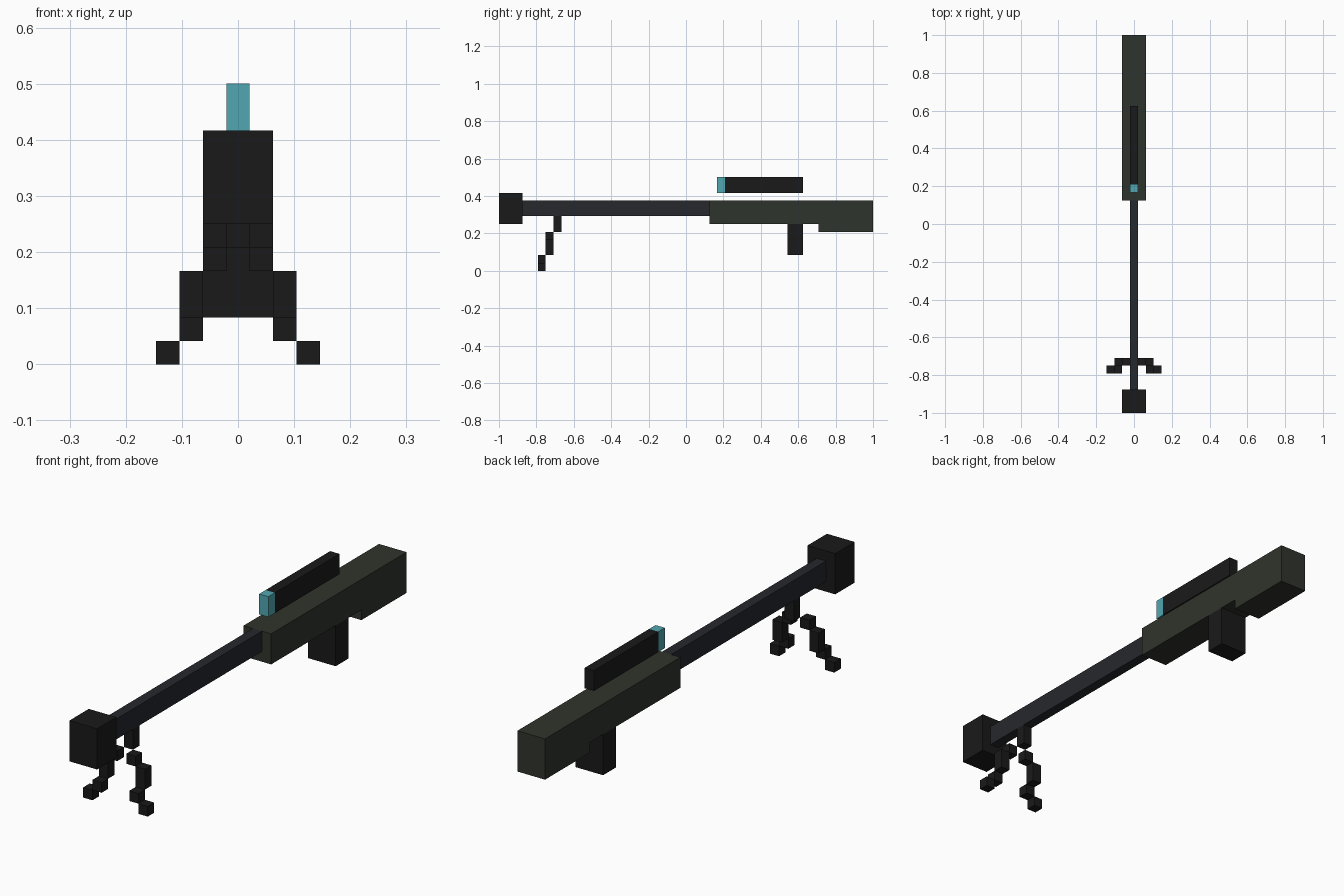
import bpy, bmesh

if "Cube" in bpy.data.objects:
    bpy.data.objects.remove(bpy.data.objects["Cube"])

U = 1 / 24  # one voxel; the model is 48 voxels long


def material(name, rgb):
    m = bpy.data.materials.new(name)
    m.diffuse_color = (*rgb, 1)
    m.use_nodes = True
    m.node_tree.nodes["Principled BSDF"].inputs["Base Color"].default_value = m.diffuse_color
    return m


BLACK = material("black", (0.010, 0.010, 0.010))
STEEL = material("blued_steel", (0.019, 0.021, 0.026))
GREEN = material("olive_stock", (0.028, 0.034, 0.025))
GLASS = material("lens_teal", (0.085, 0.39, 0.445))


def add_object(name, bm, mat):
    bmesh.ops.recalc_face_normals(bm, faces=bm.faces)
    mesh = bpy.data.meshes.new(name)
    bm.to_mesh(mesh)
    bm.free()
    mesh.materials.append(mat)
    obj = bpy.data.objects.new(name, mesh)
    bpy.context.collection.objects.link(obj)
    return obj


def blocks(name, mat, *ranges):
    """Boxes given as (x0, x1, y0, y1, z0, z1) in voxels, y counted from the front."""
    bm = bmesh.new()
    for x0, x1, y0, y1, z0, z1 in ranges:
        verts = bmesh.ops.create_cube(bm, size=1)["verts"]
        for v in verts:
            v.co.x = (x1 if v.co.x > 0 else x0) * U
            v.co.y = (y1 if v.co.y > 0 else y0) * U - 1
            v.co.z = (z1 if v.co.z > 0 else z0) * U
    return add_object(name, bm, mat)


def side_profile(name, mat, half_width, points):
    """Side outline (y, z) in voxels, extruded across x."""
    bm = bmesh.new()
    face = bm.faces.new([bm.verts.new((-half_width * U, y * U - 1, z * U)) for y, z in points])
    extruded = bmesh.ops.extrude_face_region(bm, geom=[face])["geom"]
    verts = [g for g in extruded if isinstance(g, bmesh.types.BMVert)]
    bmesh.ops.translate(bm, verts=verts, vec=(2 * half_width * U, 0, 0))
    return add_object(name, bm, mat)


# Barrel and muzzle
blocks("muzzle_brake", BLACK, (-1.5, 1.5, 0, 3, 6, 10))
blocks("barrel", STEEL, (-0.5, 0.5, 3, 27, 7, 9))

# Stock with deeper butt, and grip below it
side_profile("stock", GREEN, 1.5, [(27, 6), (41, 6), (41, 5), (48, 5), (48, 9), (27, 9)])
blocks("grip", BLACK, (-1.5, 1.5, 37, 39, 2, 6))

# Scope floating above the stock
blocks("scope_tube", BLACK, (-0.5, 0.5, 29, 39, 10, 12))
blocks("scope_lens", GLASS, (-0.5, 0.5, 28, 29, 10, 12))

# Bipod: centre post and stepped legs, mirrored across x
blocks("bipod_post", BLACK, (-0.5, 0.5, 7, 8, 5, 7))
legs = blocks("bipod_legs", BLACK,
              (0.5, 1.5, 6, 7, 4, 5),
              (1.5, 2.5, 6, 7, 2, 4),
              (1.5, 2.5, 5, 6, 1, 2),
              (2.5, 3.5, 5, 6, 0, 1))
mirror = legs.modifiers.new("mirror", "MIRROR")
mirror.use_mirror_merge = False
